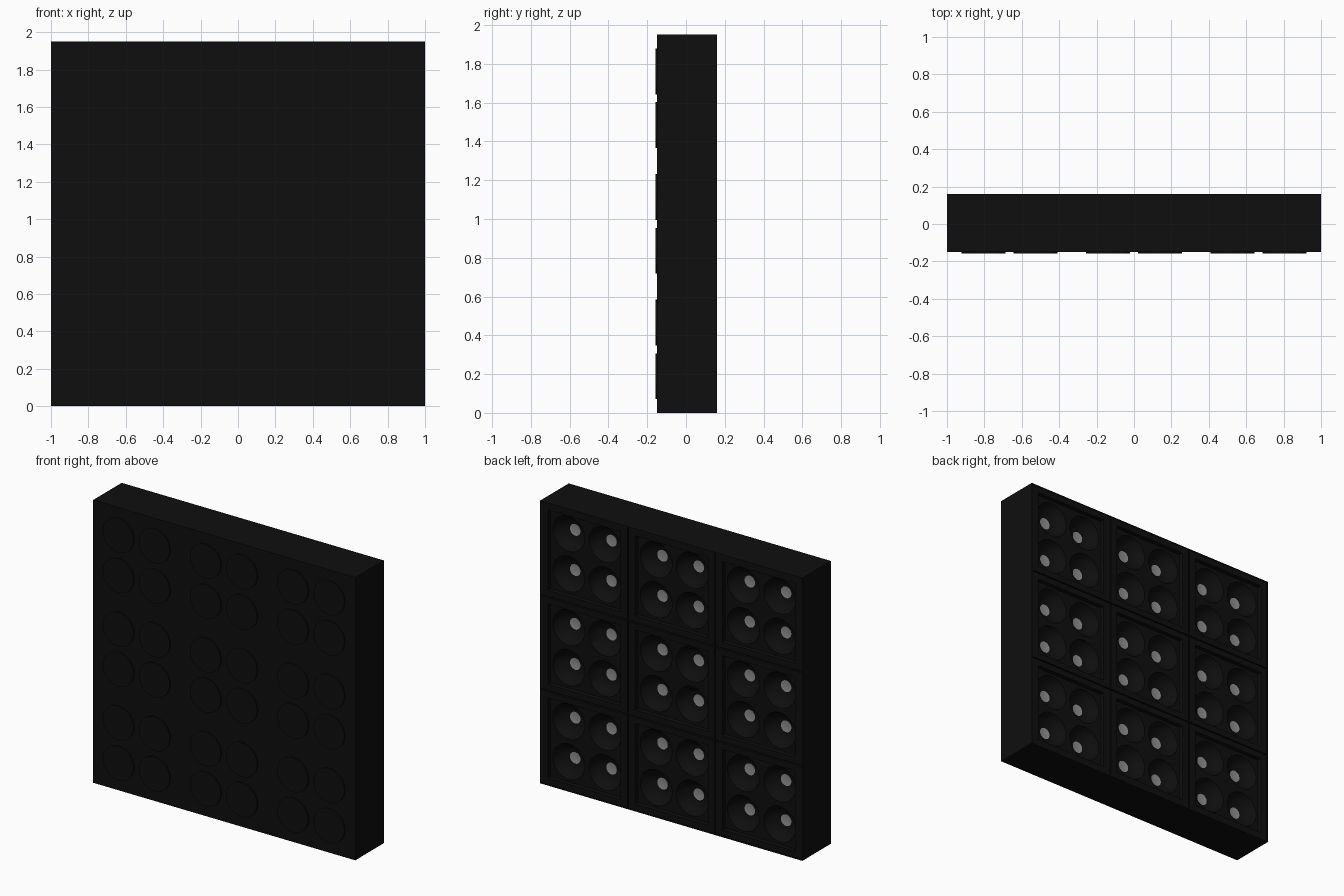
import bpy, bmesh, math

cube = bpy.data.objects.get("Cube")
if cube:
    bpy.data.objects.remove(cube)


def material(name, value):
    m = bpy.data.materials.new(name)
    m.use_nodes = True
    colour = (value, value, value, 1)
    m.diffuse_color = colour
    m.node_tree.nodes["Principled BSDF"].inputs["Base Color"].default_value = colour
    return m


BLACK = material("matte black", 0.0045)
GREY = material("lamp grey", 0.28)

SEG = 32
PITCH_X, PITCH_Z, MID_Z = 0.666, 0.6475, 0.975
CELL = 0.1385  # half size of one lamp cell


def rect(hx, hz, y):
    return [(hx, y, -hz), (hx, y, hz), (-hx, y, hz), (-hx, y, -hz)]


def circle(r, y):
    angles = [2 * math.pi * i / SEG for i in range(SEG)]
    return [(r * math.cos(a), y, r * math.sin(a)) for a in angles]


def square(h, y):
    # Circle points pushed out to a square, so it joins a circle neatly
    points = []
    for x, _, z in circle(1, y):
        k = h / max(abs(x), abs(z))
        points.append((x * k, y, z * k))
    return points


def loft(name, rings, cap_start=False, cap_end=False, end_mat=0, smooth=False):
    bm = bmesh.new()
    loops = [[bm.verts.new(p) for p in ring] for ring in rings]
    for a, b in zip(loops, loops[1:]):
        n = len(a)
        for i in range(n):
            j = (i + 1) % n
            bm.faces.new((a[i], b[i], b[j], a[j]))
    if cap_start:
        bm.faces.new(loops[0])
    if cap_end:
        bm.faces.new(loops[-1][::-1]).material_index = end_mat
    mesh = bpy.data.meshes.new(name)
    bm.to_mesh(mesh)
    bm.free()
    mesh.materials.append(BLACK)
    mesh.materials.append(GREY)
    ob = bpy.data.objects.new(name, mesh)
    bpy.context.collection.objects.link(ob)
    if smooth:
        bpy.ops.object.select_all(action='DESELECT')
        ob.select_set(True)
        bpy.context.view_layer.objects.active = ob
        bpy.ops.object.shade_smooth_by_angle(angle=math.radians(30))
    return ob


def repeat(ob, places):
    # First place takes the object itself, the rest get linked copies
    for k, (x, z) in enumerate(places):
        item = ob if k == 0 else ob.copy()
        if k:
            bpy.context.collection.objects.link(item)
        item.location = (x, 0, z)


modules = [(i * PITCH_X, MID_Z + j * PITCH_Z)
           for j in (-1, 0, 1) for i in (-1, 0, 1)]
lamps = [(x + sx * CELL, z + sz * CELL)
         for x, z in modules for sx in (-1, 1) for sz in (-1, 1)]

# Outer housing: a shallow tray open towards the lamps
housing = loft("housing", [rect(1, 0.975, -0.15), rect(1, 0.975, 0.16),
                           rect(0.992, 0.967, 0.16), rect(0.992, 0.967, 0.02)],
               cap_start=True, cap_end=True)
housing.location.z = MID_Z

# Raised rim around each group of four lamps
rim = loft("module_rim", [rect(0.329, 0.3195, 0.02), rect(0.329, 0.3195, 0.158),
                          rect(2 * CELL, 2 * CELL, 0.158),
                          rect(2 * CELL, 2 * CELL, 0.12)])
repeat(rim, modules)

# Lamp cell: square plate, rounded reflector bowl and flat grey lamp
bowl = [square(CELL, 0.128), circle(0.122, 0.128), circle(0.114, 0.108),
        circle(0.1, 0.088), circle(0.08, 0.072), circle(0.06, 0.063),
        circle(0.04, 0.058)]
reflector = loft("lamp_reflector", bowl, cap_end=True, end_mat=1, smooth=True)
repeat(reflector, lamps)

# Low round caps on the opposite side, one behind each lamp
cap = loft("lamp_cap", [circle(0.118, -0.158), circle(0.118, -0.148)],
           cap_start=True, smooth=True)
repeat(cap, lamps)
